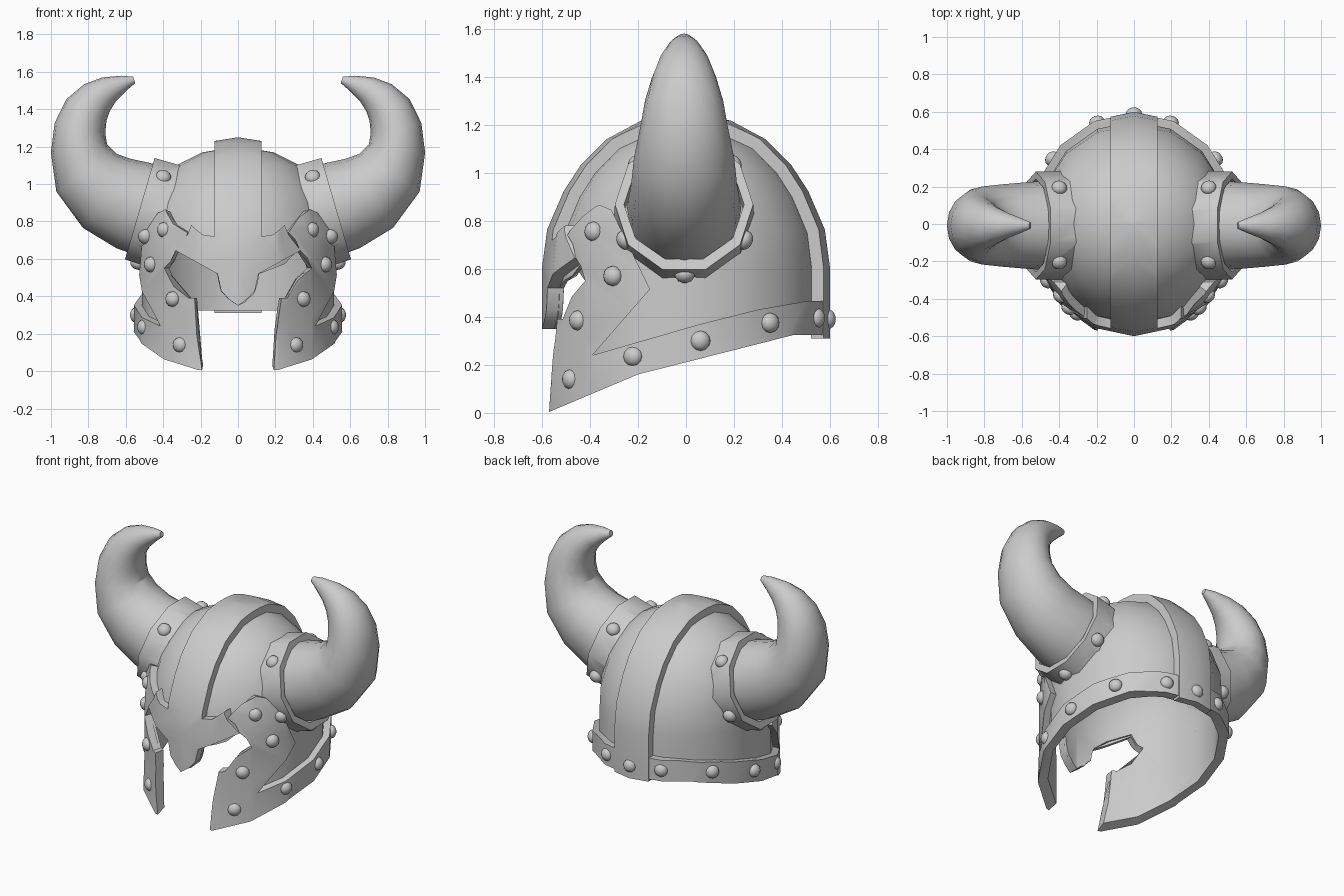
import bpy, bmesh, math
from mathutils import Vector, Matrix

if "Cube" in bpy.data.objects:
    bpy.data.objects.remove(bpy.data.objects["Cube"])

# Dome profile: depth radius, height
DOME = [(.572, -.2), (.567, 0), (.55, .3), (.55, .6), (.53, .75), (.465, .9),
        (.40, 1.0), (.30, 1.1), (.17, 1.17), (0, 1.2)]


def xs(z):
    """Width over depth: narrow at the rim, wider towards the crown."""
    return .915 + .02 * min(max(z / .3, 0), 1) + .18 * min(max((z - .65) / .5, 0), 1)


def finish(bm, name, smooth=True):
    bmesh.ops.recalc_face_normals(bm, faces=bm.faces)
    me = bpy.data.meshes.new(name)
    bm.to_mesh(me)
    bm.free()
    ob = bpy.data.objects.new(name, me)
    bpy.context.collection.objects.link(ob)
    if smooth:
        shade(ob)
    return ob


def activate(ob):
    bpy.ops.object.select_all(action='DESELECT')
    ob.select_set(True)
    bpy.context.view_layer.objects.active = ob


def shade(ob, deg=32):
    activate(ob)
    bpy.ops.object.shade_smooth_by_angle(angle=math.radians(deg))


def offset(d):
    out = []
    for i, (r, z) in enumerate(DOME):
        a, b = DOME[max(i - 1, 0)], DOME[min(i + 1, len(DOME) - 1)]
        n = Vector((b[1] - a[1], a[0] - b[0])).normalized()
        out.append((0, z + d) if r == 0 else (r + n.x * d, z + n.y * d))
    return out


def lathe(name, loop, seg=16):
    bm = bmesh.new()
    rings = []
    for k in range(seg):
        a = 2 * math.pi * k / seg
        rings.append([bm.verts.new((r * math.sin(a) * xs(z), r * math.cos(a), z)) for r, z in loop])
    n = len(loop)
    for k in range(seg):
        p, q = rings[k], rings[(k + 1) % seg]
        for i in range(n):
            j = (i + 1) % n
            if loop[i][0] or loop[j][0]:
                bm.faces.new((p[i], p[j], q[j], q[i]))
    bmesh.ops.remove_doubles(bm, verts=bm.verts, dist=1e-5)
    return finish(bm, name, False)


def shell(name, inner, outer):
    return lathe(name, offset(outer) + offset(inner)[::-1])


def prism(pts, axis, lo, hi, taper=0.0):
    bm = bmesh.new()
    at = (lambda p, t: (t, p[0], p[1])) if axis == 'x' else \
        (lambda p, t: (p[0] * (1 - taper * (t + .5)), t, p[1]))
    a = [bm.verts.new(at(p, lo)) for p in pts]
    b = [bm.verts.new(at(p, hi)) for p in pts]
    bm.faces.new(a)
    bm.faces.new(b[::-1])
    for i in range(len(pts)):
        j = (i + 1) % len(pts)
        bm.faces.new((a[i], b[i], b[j], a[j]))
    return finish(bm, "cutter", False)


def boolean(ob, cutter, op):
    activate(ob)
    m = ob.modifiers.new("cut", 'BOOLEAN')
    m.object, m.operation, m.solver = cutter, op, 'EXACT'
    bpy.ops.object.modifier_apply(modifier=m.name)
    bpy.data.objects.remove(cutter)


def both(half):
    return half + [(-x, z) for x, z in half[::-1] if x]


# Outlines: lower rim and cheek/band plate from the side, openings from the front
rim = [(-.7, -.05), (-.58, 0), (-.2, .16), (.45, .325), (.7, .325)]
plate = rim + [(.7, .465), (.5, .465), (.3, .43), (.06, .37), (-.39, .24),
               (-.15, .515), (-.31, .845), (-.37, .87), (-.7, .87)]
eye = [(0, -.2), (.165, -.2), (.18, 0), (.225, .39), (.26, .39), (.425, .55), (.345, .645)]
nose = [(.11, .52), (.09, .43), (.05, .385), (0, .35)]

# Dome
dome = shell("dome", -.018, 0)
boolean(dome, prism(rim + [(.7, 1.5), (-.7, 1.5)], 'x', -1, 1), 'INTERSECT')
boolean(dome, prism(both(eye + nose), 'y', -1, -.1, .9), 'DIFFERENCE')
shade(dome)

# Rim band with cheek plates
band = shell("band_and_cheek_plates", -.002, .045)
boolean(band, prism(plate, 'x', -1, 1), 'INTERSECT')
boolean(band, prism(both(eye + [(.27, .74), (.45, .87), (.45, 1), (0, 1)]), 'y', -1, -.1, .9), 'DIFFERENCE')
shade(band)

# Crest strip: front half with brow and nose guard, back half down to the band
front = shell("crest_and_nose_guard", -.002, .05)
boolean(front, prism(both([(0, 1.4), (.125, 1.4), (.125, .72), (.19, .73), (.25, .78),
                           (.27, .73), (.335, .645)] + nose), 'y', -1, .013), 'INTERSECT')
shade(front)
back = shell("crest_back", -.002, .05)
boolean(back, prism(both([(0, 1.4), (.125, 1.4), (.125, .31), (0, .31)]), 'y', .013, 1), 'INTERSECT')
shade(back)


def sweep(name, path, seg, s, phase=0.0, closed=False):
    """Rings of (x, z, radius, width factor) along a path in the xz plane."""
    bm = bmesh.new()
    rings = []
    n = len(path)
    for i, (x, z, r, wide) in enumerate(path):
        a, b = path[max(i - 1, 0)], path[min(i + 1, n - 1)]
        t = Vector((.96, .28)) if closed else Vector((b[0] - a[0], b[1] - a[1])).normalized()
        ring = []
        for k in range(seg):
            w = 2 * math.pi * (k + phase) / seg
            c = r * math.cos(w)
            ring.append(bm.verts.new((s * (x - t.y * c), r * wide * math.sin(w) - .008, z + t.x * c)))
        rings.append(ring)
    for i in range(n if closed else n - 1):
        p, q = rings[i], rings[(i + 1) % n]
        for k in range(seg):
            j = (k + 1) % seg
            bm.faces.new((p[k], p[j], q[j], q[k]))
    if not closed:
        bm.faces.new(rings[0])
        bm.faces.new(rings[-1][::-1])
    return finish(bm, name, not closed)


def rivet(bm, loc, normal):
    rot = Vector(normal).to_track_quat('Z', 'Y').to_matrix().to_4x4()
    bmesh.ops.create_uvsphere(bm, u_segments=12, v_segments=8, radius=.042,
                              matrix=Matrix.Translation(loc) @ rot @ Matrix.Diagonal((1, 1, .8, 1)))


horn_path = [(.45, .85, .25, .95), (.56, .885, .245, .95), (.70, .95, .225, .98), (.81, 1.06, .19, 1.1),
             (.85, 1.19, .152, 1.2), (.845, 1.30, .138, 1.18), (.81, 1.395, .122, 1.1),
             (.755, 1.46, .10, 1.05), (.69, 1.505, .074, 1), (.61, 1.54, .042, 1), (.555, 1.557, .018, 1)]
collar_path = [(.385, .825, .3, .97), (.525, .868, .297, .97), (.525, .868, .25, 1), (.385, .825, .25, 1)]
side_rivets = [(-.48, .14), (-.22, .235), (.06, .30), (.35, .375), (.545, .395),
               (-.45, .385), (-.305, .57), (-.385, .755)]

bm = bmesh.new()
for s, side in ((1, "left"), (-1, "right")):
    # Horn and its collar
    sweep("horn_" + side, horn_path, 16, s)
    collar = sweep("horn_collar_" + side, collar_path, 10, s, .5, True)
    boolean(collar, lathe("cutter", offset(-.005) + [(0, -.2)]), 'DIFFERENCE')
    shade(collar, 40)
    # Rivets on the band, cheek plates and collars
    for y, z in side_rivets:
        r = .585 if z < .6 else .56
        x = s * xs(z) * math.sqrt(r * r - y * y)
        rivet(bm, (x, y, z), (x, y, 0))
    for deg in (45, -45, 118, -118, 180):
        c, d = math.cos(math.radians(deg)), math.sin(math.radians(deg))
        n = Vector((-.28 * c * s, d, .96 * c))
        rivet(bm, Vector((.455 * s, -.005, .846)) + n * .282, n)
rivet(bm, (0, .59, .39), (0, 1, 0))
finish(bm, "rivets")
